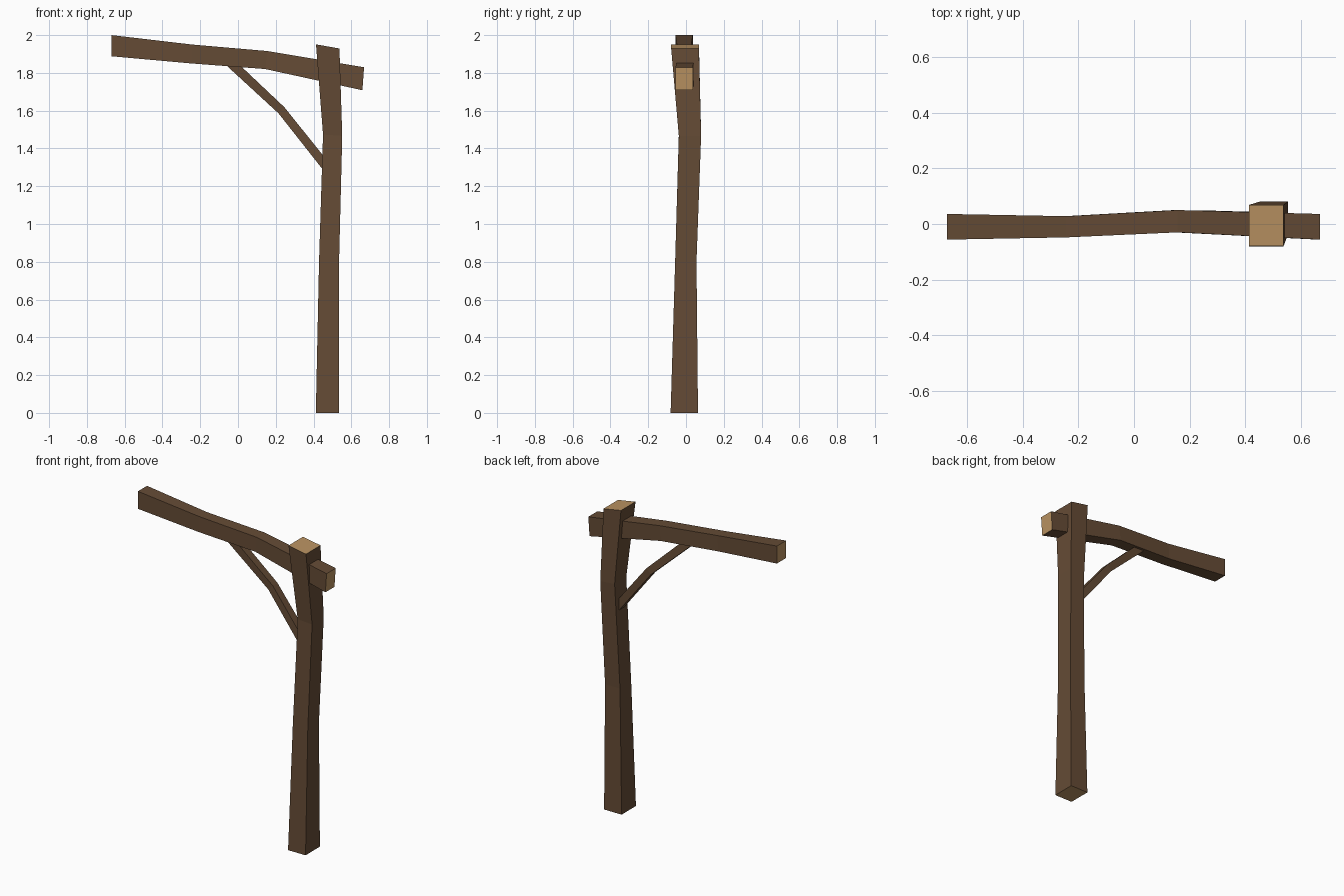
import bpy, bmesh, math
from mathutils import Vector

if "Cube" in bpy.data.objects:
    bpy.data.objects.remove(bpy.data.objects["Cube"])


def material(name, rgb):
    m = bpy.data.materials.new(name)
    m.diffuse_color = (*rgb, 1)
    m.use_nodes = True
    m.node_tree.nodes["Principled BSDF"].inputs["Base Color"].default_value = m.diffuse_color
    return m


bark = material("dark brown wood", (0.130, 0.071, 0.036))
cut = material("pale cut wood", (0.491, 0.292, 0.122))


def timber(name, sections):
    """Loft a square timber; section = (x, y, z, angle of width axis in xz, width, depth in y)."""
    bm = bmesh.new()
    rings = []
    for x, y, z, a, w, d in sections:
        a = math.radians(a)
        u = Vector((math.cos(a), 0, math.sin(a))) * w / 2
        v = Vector((0, d / 2, 0))
        c = Vector((x, y, z))
        rings.append([bm.verts.new(c + i * u + j * v)
                      for i, j in ((-1, -1), (1, -1), (1, 1), (-1, 1))])
    for r, s in zip(rings, rings[1:]):
        for i in range(4):
            k = (i + 1) % 4
            bm.faces.new((r[i], r[k], s[k], s[i]))
    # sawn end grain
    for r in (rings[0], rings[-1]):
        bm.faces.new(r).material_index = 1
    bmesh.ops.recalc_face_normals(bm, faces=bm.faces)
    me = bpy.data.meshes.new(name)
    bm.to_mesh(me)
    bm.free()
    me.materials.append(bark)
    me.materials.append(cut)
    ob = bpy.data.objects.new(name, me)
    bpy.context.collection.objects.link(ob)
    return ob


# Upright post
timber("post", [
    (0.474, -0.009, 0.00, 0, 0.124, 0.145),
    (0.482, -0.001, 0.80, 0, 0.106, 0.113),
    (0.501, 0.021, 1.47, -4, 0.102, 0.118),
    (0.475, -0.005, 1.94, -10, 0.126, 0.147),
])

# Crooked cross beam
timber("beam", [
    (-0.670, -0.010, 1.944, 90, 0.112, 0.092),
    (-0.245, -0.010, 1.900, 86, 0.100, 0.076),
    (0.150, 0.010, 1.868, 83, 0.096, 0.080),
    (0.663, -0.010, 1.769, 86, 0.122, 0.092),
])

# Bent diagonal brace
timber("brace", [
    (-0.050, -0.005, 1.863, 47, 0.050, 0.052),
    (0.230, 0.025, 1.602, 46, 0.045, 0.048),
    (0.490, 0.015, 1.275, 38, 0.048, 0.052),
])
